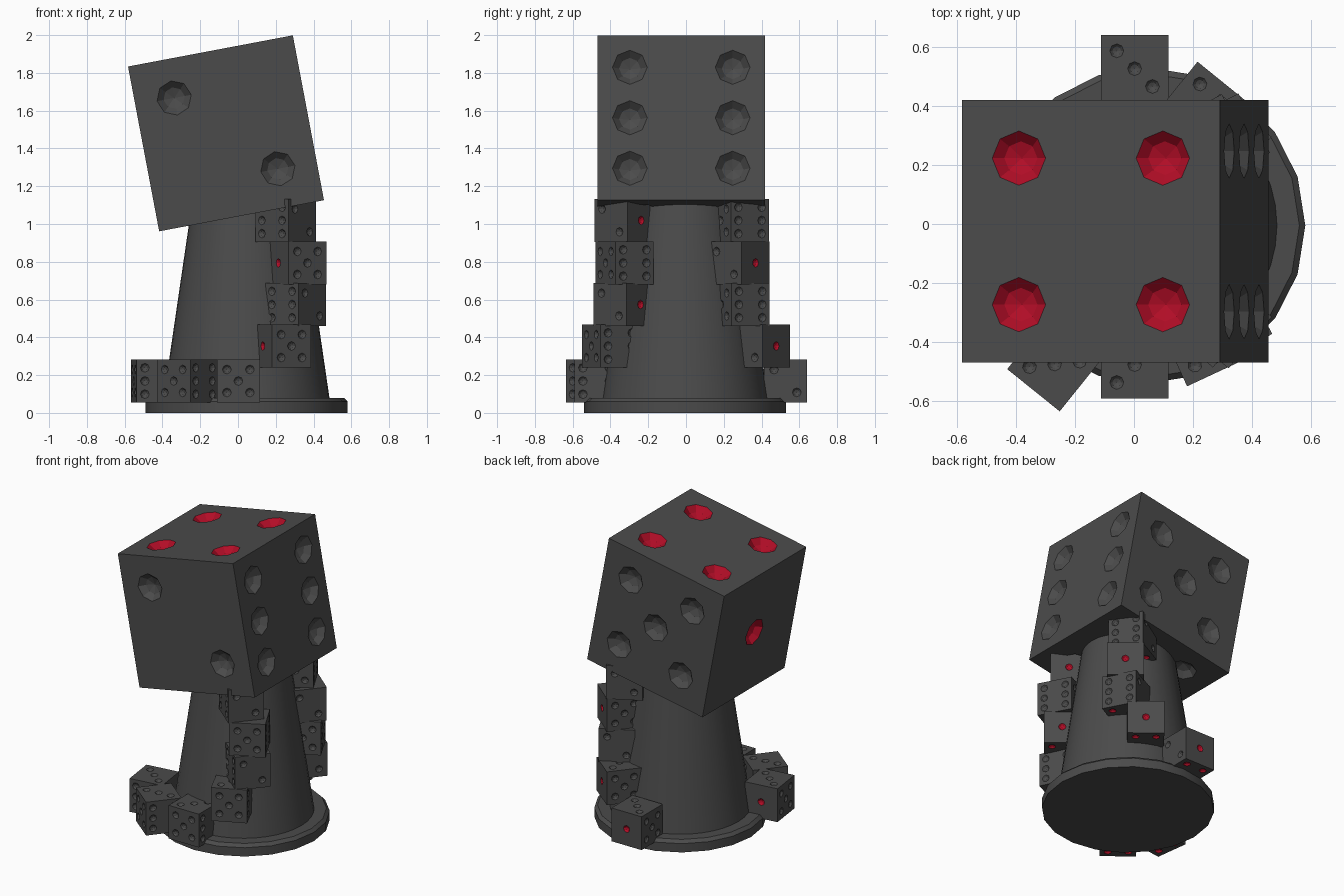
import bpy, bmesh
from math import radians, sin, cos, pi
from mathutils import Vector, Matrix

if "Cube" in bpy.data.objects:
    bpy.data.objects.remove(bpy.data.objects["Cube"])


def material(name, rgb):
    m = bpy.data.materials.new(name)
    m.diffuse_color = (*rgb, 1)
    m.use_nodes = True
    m.node_tree.nodes["Principled BSDF"].inputs["Base Color"].default_value = m.diffuse_color
    return m


CHARCOAL = material("charcoal", (0.07, 0.07, 0.07))
RED = material("red", (0.45, 0.004, 0.02))
SIDE, PIP = 0.888, 0.092


def link(name, mesh):
    ob = bpy.data.objects.new(name, mesh)
    bpy.context.collection.objects.link(ob)
    return ob


def lathe(name, profile, segments, location):
    """Revolve (radius, z) points around z and cap both ends."""
    bm = bmesh.new()
    rings = [[bm.verts.new((r * cos(2 * pi * i / segments), r * sin(2 * pi * i / segments), z))
              for i in range(segments)] for r, z in profile]
    for low, high in zip(rings, rings[1:]):
        for i in range(segments):
            j = (i + 1) % segments
            bm.faces.new((low[i], low[j], high[j], high[i]))
    bm.faces.new(rings[0][::-1])
    bm.faces.new(rings[-1])
    for f in bm.faces:
        f.smooth = abs(f.normal.z) < 0.9
    mesh = bpy.data.meshes.new(name)
    bm.to_mesh(mesh)
    bm.free()
    mesh.materials.append(CHARCOAL)
    ob = link(name, mesh)
    ob.location = location
    bpy.context.view_layer.objects.active = ob
    ob.select_set(True)
    bpy.ops.object.shade_smooth_by_angle(angle=radians(30))
    ob.select_set(False)


def die_mesh():
    """Cube whose faces have eight-sided dished pips; one and four are red."""
    X, Y, Z = Vector((1, 0, 0)), Vector((0, 1, 0)), Vector((0, 0, 1))
    corners = [(-1, -1), (1, -1), (1, 1), (-1, 1)]
    sides = [  # normal, u, v, pip spread, pips, red
        (-Y, X, Z, 0.235, [(-1, 1), (1, -1)], False),
        (Y, X, Z, 0.237, corners + [(0, 0)], False),
        (-X, Y, Z, 0.0, [(0, 0)], True),
        (X, Y, Z, 0.272, [(a, b) for a in (-1, 1) for b in (-1, 0, 1)], False),
        (Z, X, Y, 0.248, corners, True),
        (-Z, X, Y, 0.235, [(-1, 1), (0, 0), (1, -1)], False),
    ]
    bm = bmesh.new()
    h = SIDE / 2
    for n, u, v, spread, pips, red in sides:
        def point(a, b, depth=0.0):
            return bm.verts.new(n * (h - depth) + u * a + v * b)

        def loop(verts):
            return [bm.edges.new((verts[i - 1], verts[i])) for i in range(len(verts))]

        edges = loop([point(a * h, b * h) for a, b in corners])
        dishes = []
        for a, b in pips:
            rings = [[point(a * spread + r * cos(k * pi / 4), b * spread + r * sin(k * pi / 4), d)
                      for k in range(8)] for r, d in ((PIP, 0), (PIP * 0.62, 0.036))]
            edges += loop(rings[0])
            dishes.append((rings, point(a * spread, b * spread, 0.055)))
        # flat face around the pip holes
        bmesh.ops.triangle_fill(bm, use_beauty=True, use_dissolve=False, edges=edges, normal=n)
        for (outer, inner), tip in dishes:
            for k in range(8):
                for f in (bm.faces.new((outer[k - 1], outer[k], inner[k], inner[k - 1])),
                          bm.faces.new((inner[k - 1], inner[k], tip))):
                    f.material_index = int(red)
    bmesh.ops.remove_doubles(bm, verts=bm.verts, dist=1e-5)
    bmesh.ops.recalc_face_normals(bm, faces=bm.faces)
    mesh = bpy.data.meshes.new("die")
    bm.to_mesh(mesh)
    mesh.materials.append(CHARCOAL)
    mesh.materials.append(RED)
    bm.free()
    return mesh


# round foot and tapering tower
lathe("base_disk", [(0.535, 0), (0.535, 0.06), (0.515, 0.08)], 20, (0.045, -0.005, 0))
lathe("tower", [(0.442, 0.06), (0.287, 1.12)], 40, (0.045, -0.005, 0))

# large tilted die on top
die = die_mesh()
large = link("large_die", die)
large.location = (-0.0635, -0.025, 1.48)
large.rotation_euler = (0, radians(-10.7), 0)

# small dice stacked up the front and back of the tower: x, y, bottom z, turn
small = die.copy()
small.transform(Matrix.Scale(0.228 / SIDE, 4))
stacks = {
    "front_die": [(0.002, -0.476, 0.055, 0), (-0.269, -0.474, 0.055, -38.8),
                  (-0.439, -0.278, 0.055, -82.4), (0.235, -0.398, 0.24, 25),
                  (0.306, -0.328, 0.46, 230), (0.314, -0.325, 0.68, 28),
                  (0.253, -0.325, 0.905, 230)],
    "back_die": [(0.002, 0.526, 0.055, -90), (0.232, 0.389, 0.24, -129),
                 (0.306, 0.288, 0.46, 28), (0.305, 0.281, 0.68, -130),
                 (0.25, 0.285, 0.905, 28)],
}
for name, places in stacks.items():
    for i, (x, y, z, turn) in enumerate(places, 1):
        ob = link(f"{name}_{i}", small)
        ob.location = (x, y, z + 0.114)
        ob.rotation_euler = (pi, 0, radians(turn))
